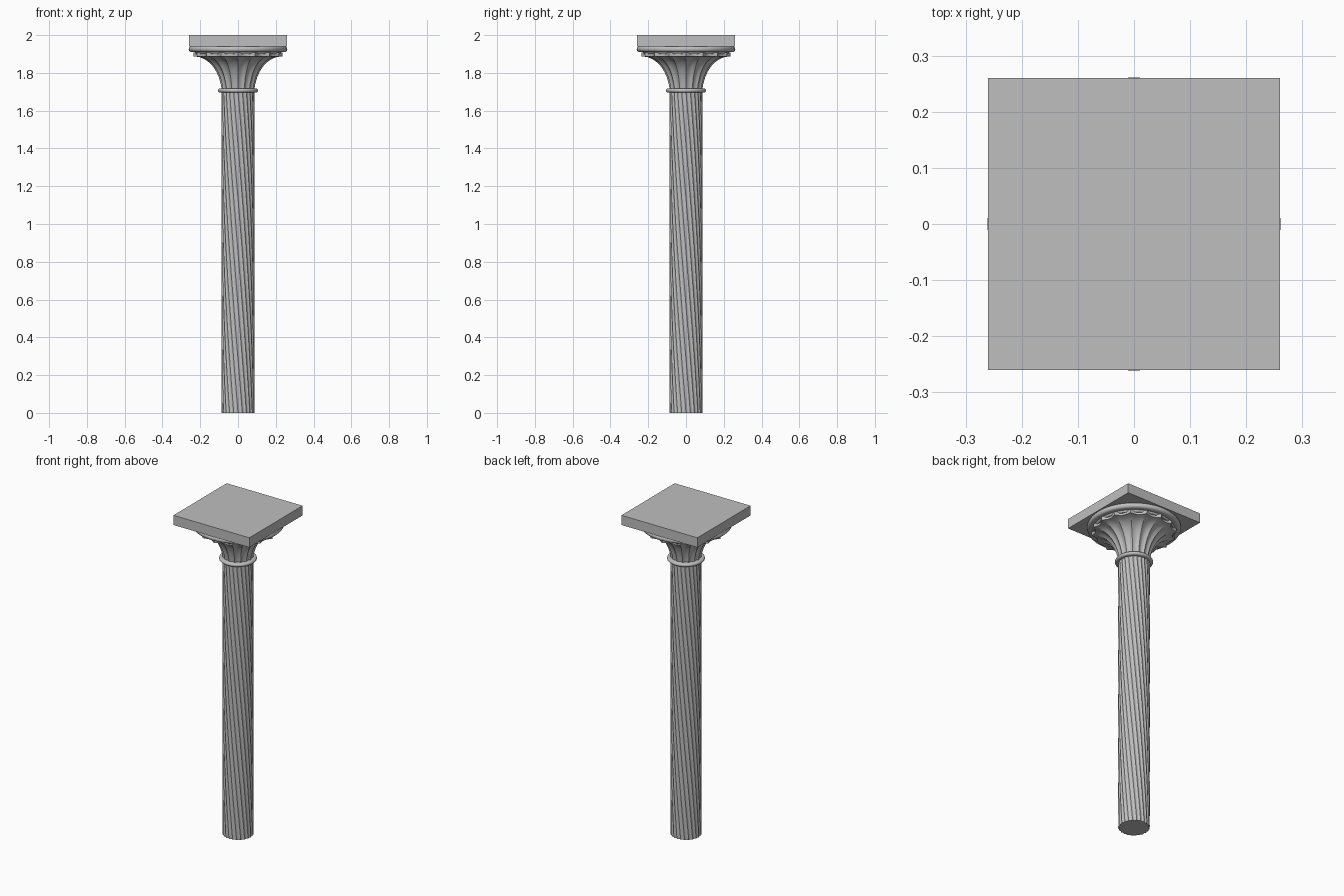
import bpy
import bmesh
import math

cube = bpy.data.objects.get("Cube")
if cube:
    bpy.data.objects.remove(cube, do_unlink=True)

# Single stone colour
stone = bpy.data.materials.new("grey_stone")
stone.use_nodes = True
colour = (0.52, 0.52, 0.52, 1)
stone.diffuse_color = colour
stone.node_tree.nodes["Principled BSDF"].inputs["Base Color"].default_value = colour


def finish(name, bm, angle=28):
    bmesh.ops.recalc_face_normals(bm, faces=bm.faces[:])
    mesh = bpy.data.meshes.new(name)
    bm.to_mesh(mesh)
    bm.free()
    mesh.shade_smooth()
    mesh.set_sharp_from_angle(angle=math.radians(angle))
    mesh.materials.append(stone)
    obj = bpy.data.objects.new(name, mesh)
    bpy.context.collection.objects.link(obj)
    return obj


def loft(name, rings, flutes=16, steps=6):
    """Capped stack of rings (radius, z, flute depth, turn) with concave flutes."""
    bm = bmesh.new()
    count = flutes * steps
    loops = []
    for radius, z, depth, turn in rings:
        loop = []
        for i in range(count):
            a = math.tau * i / count
            r = radius - depth * abs(math.sin(flutes * a / 2))
            loop.append(bm.verts.new((r * math.cos(a + turn), r * math.sin(a + turn), z)))
        loops.append(loop)
    for low, high in zip(loops, loops[1:]):
        for i in range(count):
            j = (i + 1) % count
            bm.faces.new((low[i], low[j], high[j], high[i]))
    bm.faces.new(loops[0][::-1])
    bm.faces.new(loops[-1])
    return finish(name, bm)


def rounded_ring(name, outer, z, half):
    """Disc with a half-round edge."""
    rings = []
    for k in range(11):
        t = math.pi * (k / 10 - 0.5)
        rings.append((outer - half + half * math.cos(t), z + half * math.sin(t), 0, 0))
    return loft(name, rings)


# Shaft with twisted flutes
levels = 48
twist = math.radians(-90)
loft("shaft", [(0.088, 1.70 * k / levels, 0.005, twist * k / levels)
               for k in range(levels + 1)], flutes=24)

# Ring at the neck
rounded_ring("neck_ring", 0.106, 1.707, 0.011)

# Flared, fluted bell of the capital: radius, height
profile = [(0.086, 1.71), (0.091, 1.74), (0.101, 1.775), (0.114, 1.805),
           (0.131, 1.832), (0.152, 1.855), (0.178, 1.873), (0.205, 1.884),
           (0.235, 1.888), (0.237, 1.908)]
loft("capital_bell", [(r, z, 0.09 * r, 0) for r, z in profile])

# Moulding between bell and slab
loft("capital_collar", [(0.222, 1.90, 0, 0), (0.235, 1.918, 0, 0)])
rounded_ring("capital_ring", 0.261, 1.926, 0.016)

# Square slab on top
bm = bmesh.new()
bmesh.ops.create_cube(bm, size=1)
bmesh.ops.scale(bm, vec=(0.52, 0.52, 0.06), verts=bm.verts[:])
bmesh.ops.translate(bm, vec=(0, 0, 1.97), verts=bm.verts[:])
finish("top_slab", bm)
